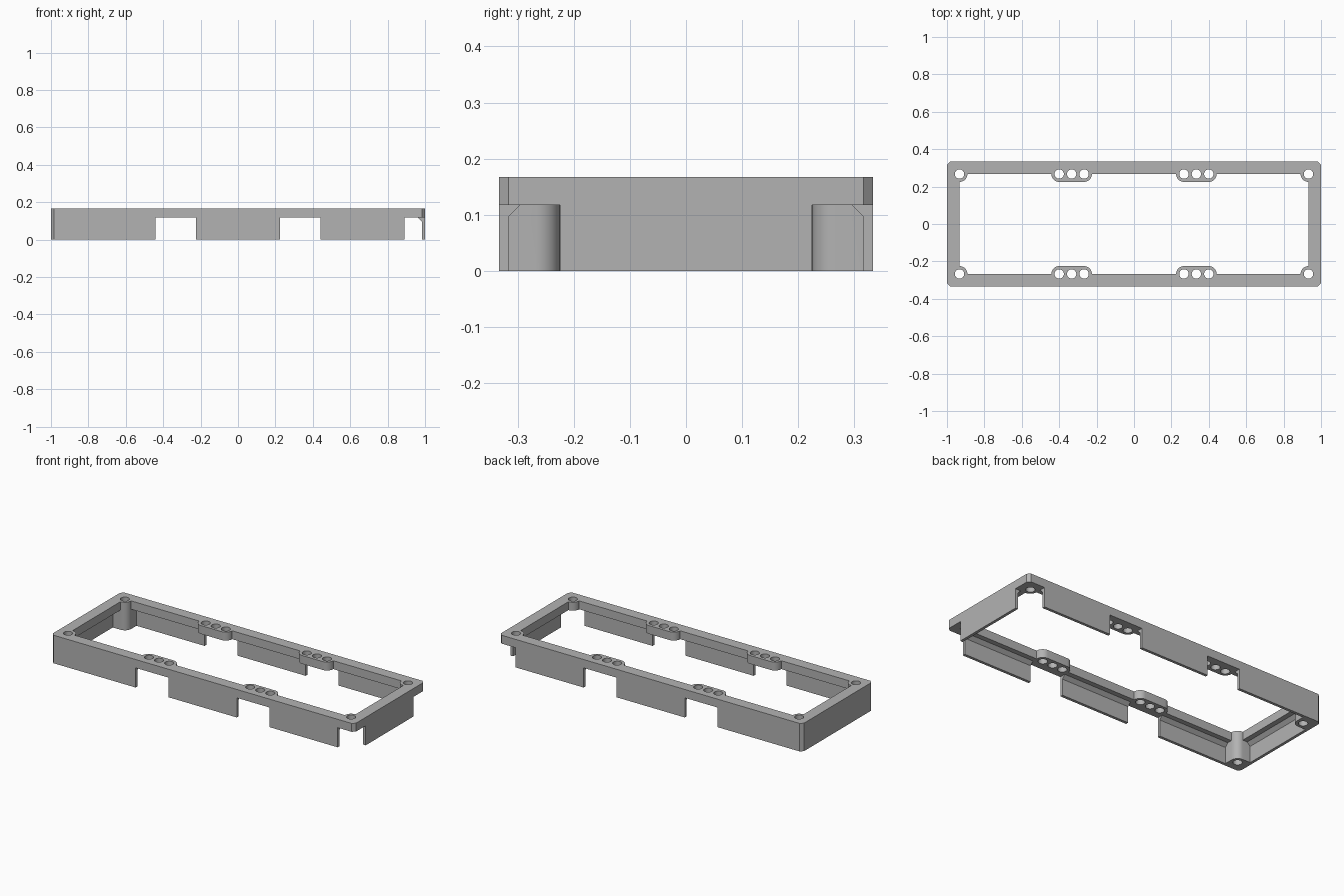
import bpy, bmesh, math

cube = bpy.data.objects.get("Cube")
if cube:
    bpy.data.objects.remove(cube, do_unlink=True)

HX, HY, TOP, LEDGE = 1.0, 0.333, 0.167, 0.117   # half sizes, rim top, rim underside
WALL, FILLET, CHAMFER = 0.0167, 0.02, 0.0167
SX, SY = 0.933, 0.267                           # corner screw centre and rim inner edge
LOBE, HOLE = 0.042, 0.025                       # boss and hole radii
PAD_IN, PAD_OUT = 0.267, 0.4                    # first and last hole of a pad

grey = bpy.data.materials.new("light grey plastic")
grey.use_nodes = True
grey.diffuse_color = (0.45, 0.45, 0.45, 1)
grey.node_tree.nodes["Principled BSDF"].inputs["Base Color"].default_value = grey.diffuse_color


def loft(name, rings):
    """Solid through a stack of matching outlines, given as (z, points)."""
    bm = bmesh.new()
    rows = [[bm.verts.new((x, y, z)) for x, y in pts] for z, pts in rings]
    bm.faces.new(rows[0])
    bm.faces.new(rows[-1])
    for low, high in zip(rows, rows[1:]):
        for i in range(len(low)):
            j = (i + 1) % len(low)
            bm.faces.new((low[i], low[j], high[j], high[i]))
    bmesh.ops.recalc_face_normals(bm, faces=bm.faces)
    mesh = bpy.data.meshes.new(name)
    bm.to_mesh(mesh)
    bm.free()
    mesh.materials.append(grey)
    obj = bpy.data.objects.new(name, mesh)
    bpy.context.collection.objects.link(obj)
    return obj


def prism(name, pts, z0, z1):
    return loft(name, [(z0, pts), (z1, pts)])


def rect(x0, x1, y0, y1):
    return [(x0, y0), (x1, y0), (x1, y1), (x0, y1)]


def arc(cx, cy, r, start, end, steps=10):
    angles = [math.radians(start + (end - start) * i / steps) for i in range(steps + 1)]
    return [(cx + r * math.cos(a), cy + r * math.sin(a)) for a in angles]


def combine(target, tool, operation):
    mod = target.modifiers.new(operation.lower(), 'BOOLEAN')
    mod.operation, mod.object, mod.solver = operation, tool, 'EXACT'
    bpy.context.view_layer.objects.active = target
    bpy.ops.object.modifier_apply(modifier=mod.name)
    bpy.data.objects.remove(tool, do_unlink=True)


# Outer block with chamfered vertical corners
quarter = [(HX, HY - CHAMFER), (HX - CHAMFER, HY)]
half = quarter + [(-x, y) for x, y in reversed(quarter)]
frame = prism("frame", half + [(-x, -y) for x, y in half], 0, TOP)

# Hollow below the rim, sloping in under the ledge
ix, iy = HX - WALL, HY - WALL
cavity = rect(-ix, ix, -iy, iy)
slope = rect(-ix + FILLET, ix - FILLET, -iy + FILLET, iy - FILLET)
combine(frame, loft("hollow", [(-0.1, cavity), (LEDGE - FILLET, cavity), (LEDGE, slope)]), 'DIFFERENCE')

# Opening through the rim, leaving rounded pads and corner lobes
quarter = (arc(SX, SY, LOBE, 270, 180) + arc(PAD_OUT, SY, LOBE, 0, -90)
           + arc(PAD_IN, SY, LOBE, -90, -180))
half = quarter + [(-x, y) for x, y in reversed(quarter)]
opening = half + [(-x, -y) for x, y in half]
combine(frame, prism("opening", opening, LEDGE - 0.03, TOP + 0.1), 'DIFFERENCE')

# Notches in the long walls under each pad
for s in (-1, 1):
    a, b = sorted((s * (PAD_IN - LOBE), s * (PAD_OUT + LOBE)))
    combine(frame, prism("notch", rect(a, b, -1, 1), -0.1, LEDGE), 'DIFFERENCE')

for s in (-1, 1):
    # Open corners at the left end
    a, b = sorted((s * (SY - LOBE), s))
    combine(frame, prism("corner_notch", rect(SX - LOBE, HX + 0.1, a, b), -0.1, LEDGE), 'DIFFERENCE')
    # Full-height screw posts at the right end
    outline = [(-HX + WALL / 2, SY - LOBE)] + arc(-SX, SY, LOBE, -90, 0)
    outline += [(-SX + LOBE, HY - WALL / 2), (-HX + WALL / 2, HY - WALL / 2)]
    combine(frame, prism("post", [(x, s * y) for x, y in outline], 0, LEDGE), 'UNION')

# Screw holes in corners and pads
for s in (-1, 1):
    for t in (-1, 1):
        for x in (SX, PAD_IN, (PAD_IN + PAD_OUT) / 2, PAD_OUT):
            ring = arc(s * x, t * SY, HOLE, 0, 360, 32)[:-1]
            combine(frame, prism("hole", ring, -0.1, TOP + 0.1), 'DIFFERENCE')

bpy.ops.object.select_all(action='DESELECT')
frame.select_set(True)
bpy.context.view_layer.objects.active = frame
bpy.ops.object.shade_smooth_by_angle(angle=math.radians(30))
